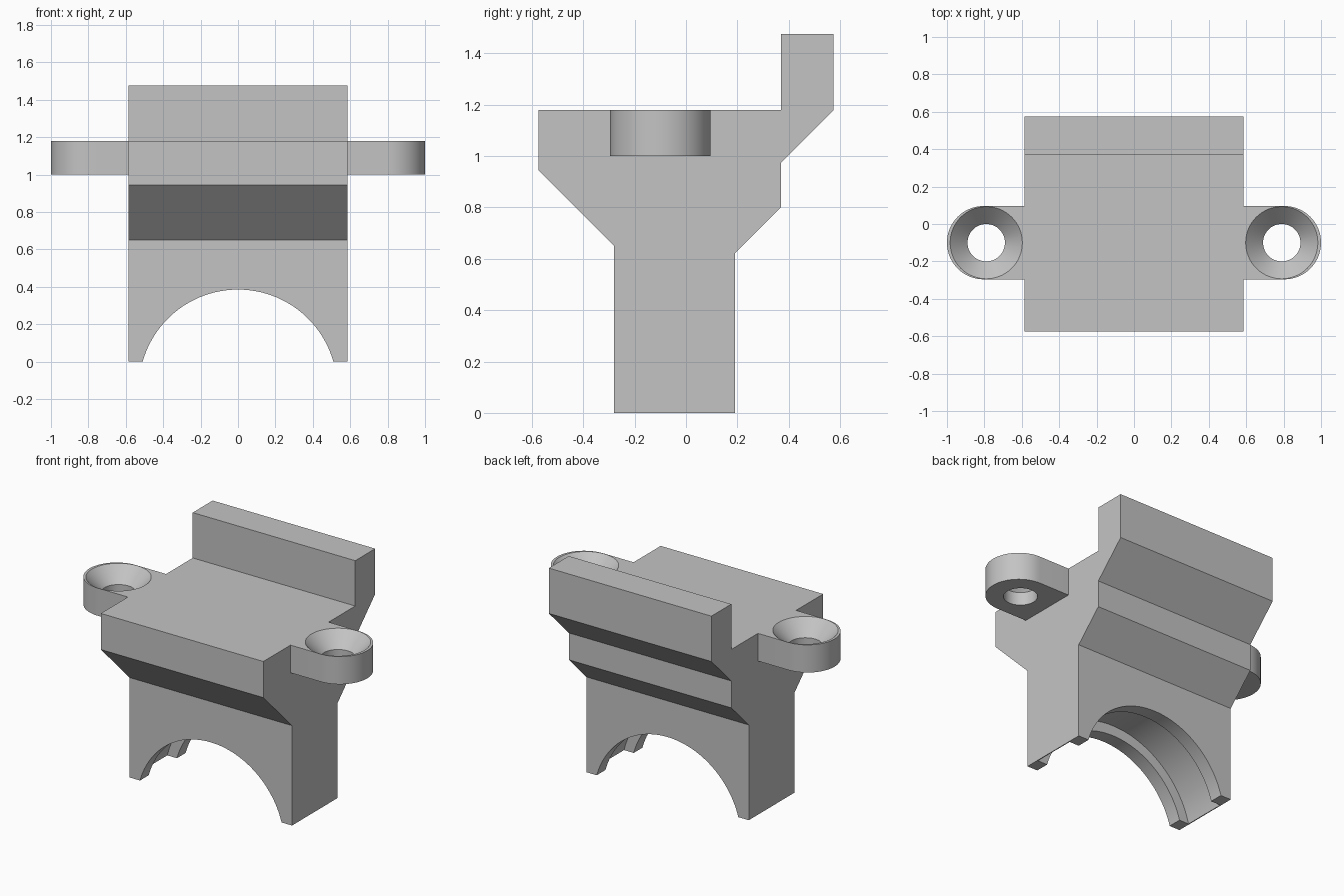
import bpy, bmesh, math
from mathutils import Matrix, Vector

cube = bpy.data.objects.get("Cube")
if cube:
    bpy.data.objects.remove(cube, do_unlink=True)

grey = bpy.data.materials.new("plain grey")
grey.use_nodes = True
colour = (0.55, 0.55, 0.55, 1)
grey.diffuse_color = colour
grey.node_tree.nodes["Principled BSDF"].inputs["Base Color"].default_value = colour


def finish(name, bm):
    bmesh.ops.recalc_face_normals(bm, faces=bm.faces)
    mesh = bpy.data.meshes.new(name)
    bm.to_mesh(mesh)
    bm.free()
    mesh.materials.append(grey)
    obj = bpy.data.objects.new(name, mesh)
    bpy.context.collection.objects.link(obj)
    return obj


def prism(name, outline, offset):
    """Extrude a flat outline of 3D points by an offset."""
    bm = bmesh.new()
    face = bm.faces.new([bm.verts.new(p) for p in outline])
    new = bmesh.ops.extrude_face_region(bm, geom=[face])["geom"]
    verts = [v for v in new if isinstance(v, bmesh.types.BMVert)]
    bmesh.ops.translate(bm, verts=verts, vec=offset)
    return finish(name, bm)


def lathe(name, profile, matrix, steps=96):
    """Turn (radius, height) points around z into a capped solid."""
    bm = bmesh.new()
    rings = []
    for r, h in profile:
        angles = [math.tau * i / steps for i in range(steps)]
        rings.append([bm.verts.new(matrix @ Vector((r * math.cos(a), r * math.sin(a), h)))
                      for a in angles])
    for low, high in zip(rings, rings[1:]):
        for i in range(steps):
            j = (i + 1) % steps
            bm.faces.new((low[i], low[j], high[j], high[i]))
    bm.faces.new(rings[0])
    bm.faces.new(rings[-1])
    return finish(name, bm)


def cut(obj, cutter):
    cutter.hide_render = True
    mod = obj.modifiers.new("cut", 'BOOLEAN')
    mod.operation = 'DIFFERENCE'
    mod.solver = 'EXACT'
    mod.object = cutter
    bpy.ops.object.select_all(action='DESELECT')
    bpy.context.view_layer.objects.active = obj
    obj.select_set(True)
    bpy.ops.object.modifier_apply(modifier=mod.name)
    bpy.data.objects.remove(cutter, do_unlink=True)
    bpy.ops.object.shade_smooth_by_angle(angle=math.radians(25))


# Main block: side profile (y, z) swept across the width
HALF = 0.585
TOP = 1.18
side = [(-0.575, TOP), (-0.575, 0.945), (-0.28, 0.65), (-0.28, 0),
        (0.19, 0), (0.19, 0.62), (0.37, 0.8), (0.37, 0.975),
        (0.575, TOP), (0.575, 1.475), (0.37, 1.475), (0.37, TOP)]
body = prism("saddle_block", [(-HALF, y, z) for y, z in side], (2 * HALF, 0, 0))

# Arch with a wider groove between two lips
arch_axis = Matrix.Translation((0, 0, -0.145)) @ Matrix.Rotation(-math.pi / 2, 4, 'X')
arch = [(0.53, -0.5), (0.53, -0.19), (0.597, -0.19),
        (0.597, 0.1), (0.53, 0.1), (0.53, 0.5)]
cut(body, lathe("arch_cutter", arch, arch_axis, 128))

# Rounded mounting ears with countersunk holes
EAR_Y, EAR_R = -0.1, 0.196
for name, s in (("left_ear", 1), ("right_ear", -1)):
    outline = [(s * HALF, EAR_Y - EAR_R, 1.0)]
    for i in range(33):
        a = math.pi * (i / 32 - 0.5)
        outline.append((s * (1 - EAR_R + EAR_R * math.cos(a)),
                        EAR_Y + EAR_R * math.sin(a), 1.0))
    outline.append((s * HALF, EAR_Y + EAR_R, 1.0))
    ear = prism(name, outline, (0, 0, TOP - 1.0))
    hole = [(0.1, 0.9), (0.1, 1.085), (0.193, TOP), (0.193, 1.3)]
    cut(ear, lathe("hole_cutter", hole, Matrix.Translation((s * 0.79, EAR_Y, 0)), 64))
